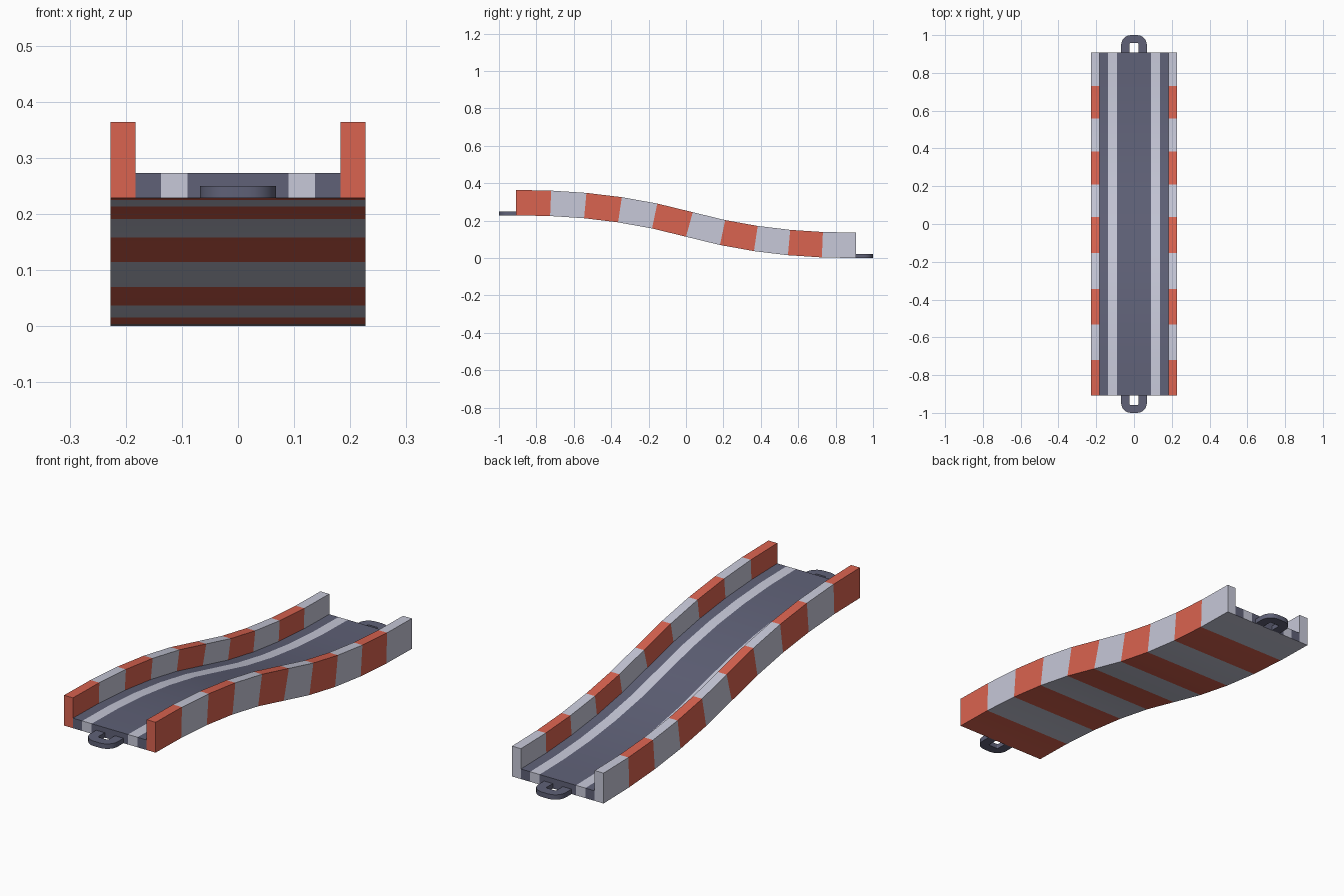
import bpy, bmesh, math
from mathutils import Vector

cube = bpy.data.objects.get("Cube")
if cube:
    bpy.data.objects.remove(cube)


def material(name, rgb):
    mat = bpy.data.materials.new(name)
    mat.use_nodes = True
    color = (*rgb, 1.0)
    mat.diffuse_color = color
    mat.node_tree.nodes["Principled BSDF"].inputs["Base Color"].default_value = color
    return mat


MATS = [material("asphalt", (0.115, 0.12, 0.185)),
        material("pale_grey", (0.57, 0.58, 0.69)),
        material("coral_red", (0.70, 0.125, 0.08))]
ASPHALT, PALE, RED = range(3)

HALF, DROP, BANDS, POWER = 0.908, 0.228, 10, 2.2


def path(t):
    """Base point and upward normal of the ramp, as an S curve."""
    u = min(t, 1 - t) * 2
    sag = DROP / 2 * u ** POWER
    z = DROP - sag if t < 0.5 else sag
    slope = -DROP / 2 * POWER * u ** (POWER - 1) / HALF
    return Vector((0, (2 * t - 1) * HALF, z)), Vector((0, -slope, 1)).normalized()


def finish(bm, name):
    bmesh.ops.recalc_face_normals(bm, faces=bm.faces[:])
    mesh = bpy.data.meshes.new(name)
    bm.to_mesh(mesh)
    bm.free()
    for mat in MATS:
        mesh.materials.append(mat)
    obj = bpy.data.objects.new(name, mesh)
    bpy.context.collection.objects.link(obj)
    bpy.ops.object.select_all(action="DESELECT")
    obj.select_set(True)
    bpy.context.view_layer.objects.active = obj
    bpy.ops.object.shade_smooth_by_angle(angle=math.radians(30))


def sweep(name, xs, height, top_mats=None):
    """Slab along the ramp; columns between xs take top_mats, or the band colour."""
    bm = bmesh.new()
    rows = []
    for i in range(BANDS + 1):
        base, up = path(i / BANDS)
        rows.append([[bm.verts.new(base + up * h + Vector((x, 0, 0))) for x in xs]
                     for h in (0, height)])

    def quad(a, b, c, d, mat):
        bm.faces.new((a, b, c, d)).material_index = mat

    for i in range(BANDS):
        band = PALE if i % 2 else RED
        (lo, hi), (lo2, hi2) = rows[i], rows[i + 1]
        for c in range(len(xs) - 1):
            top = top_mats[c] if top_mats else band
            quad(lo[c], lo[c + 1], lo2[c + 1], lo2[c], band)
            quad(hi[c], hi[c + 1], hi2[c + 1], hi2[c], top)
            # end caps continue the colour of the top
            if i == 0:
                quad(lo[c], lo[c + 1], hi[c + 1], hi[c], top)
            if i == BANDS - 1:
                quad(lo2[c], lo2[c + 1], hi2[c + 1], hi2[c], top)
        for c in (0, -1):
            quad(lo[c], lo2[c], hi2[c], hi[c], ASPHALT if top_mats else band)
    finish(bm, name)


def connector(name, direction, z):
    """Flat U-shaped loop with rounded outer corners."""
    def outline(half_x, y_end, radius):
        pts = [(half_x, HALF)]
        for side in (1, -1):
            for k in range(7):
                a = math.pi / 2 * (k / 6 if side > 0 else 1 - k / 6)
                pts.append((side * (half_x - radius + radius * math.cos(a)),
                            y_end - radius + radius * math.sin(a)))
        return pts + [(-half_x, HALF)]

    bm = bmesh.new()
    rings = []
    for outer, inner in zip(outline(0.068, 1.0, 0.052), outline(0.025, 0.957, 0.004)):
        rings.append([bm.verts.new((x, y * direction, h)) for (x, y), h in
                      ((outer, z), (outer, z + 0.022), (inner, z + 0.022), (inner, z))])
    for a, b in zip(rings, rings[1:]):
        for k in range(4):
            n = (k + 1) % 4
            bm.faces.new((a[k], a[n], b[n], b[k]))
    bm.faces.new(rings[0])
    bm.faces.new(rings[-1])
    finish(bm, name)


# Road deck with two painted lane lines
sweep("road_deck", (-0.183, -0.137, -0.09, 0.09, 0.137, 0.183), 0.045,
      (ASPHALT, PALE, ASPHALT, PALE, ASPHALT))

# Banded barriers on both sides
for name, side in (("left_barrier", 1), ("right_barrier", -1)):
    sweep(name, (side * 0.183, side * 0.227), 0.136)

# Joining loops at both ends
connector("front_connector", -1, DROP)
connector("back_connector", 1, 0)
